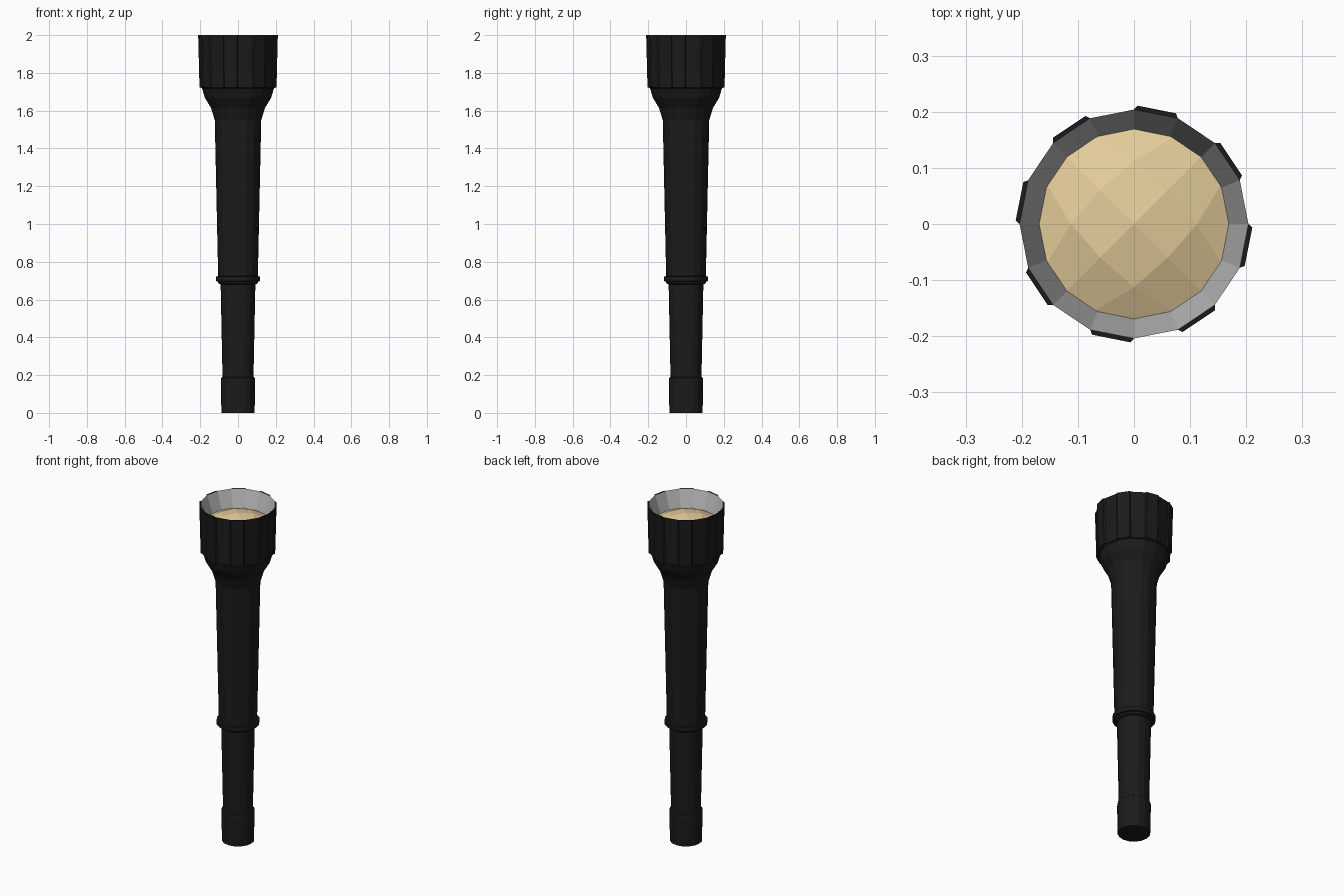
import bpy, bmesh, math
from mathutils import Vector

if "Cube" in bpy.data.objects:
    bpy.data.objects.remove(bpy.data.objects["Cube"])

SIDES = 16


def material(name, rgb):
    m = bpy.data.materials.new(name)
    m.diffuse_color = (*rgb, 1)
    m.use_nodes = True
    m.node_tree.nodes["Principled BSDF"].inputs["Base Color"].default_value = m.diffuse_color
    return m


BLACK = material("black casing", (0.011, 0.011, 0.011))
GREY = material("grey reflector", (0.47, 0.47, 0.47))
CREAM = material("cream lens", (0.77, 0.60, 0.32))


def finish(bm, name, mat):
    me = bpy.data.meshes.new(name)
    bm.to_mesh(me)
    bm.free()
    me.materials.append(mat)
    ob = bpy.data.objects.new(name, me)
    bpy.context.collection.objects.link(ob)
    return ob


def lathe(profile, cap_bottom=False):
    """Revolve (radius, z) points; faces point outward when z rises."""
    bm = bmesh.new()
    rings = []
    for r, z in profile:
        rings.append([bm.verts.new((r * math.cos(math.tau * i / SIDES),
                                    r * math.sin(math.tau * i / SIDES), z))
                      for i in range(SIDES)])
    for a, b in zip(rings, rings[1:]):
        for i in range(SIDES):
            j = (i + 1) % SIDES
            bm.faces.new((a[i], a[j], b[j], b[i]))
    if cap_bottom:
        bm.faces.new(rings[0][::-1])
    return bm


# tail cap and handle
finish(lathe([(0.088, 0), (0.091, 0.172), (0.089, 0.185), (0.082, 0.19),
              (0.092, 0.68)], True), "handle", BLACK)

# collar ring between handle and barrel
finish(lathe([(0.091, 0.68), (0.104, 0.685), (0.107, 0.695), (0.117, 0.698),
              (0.117, 0.722), (0.105, 0.724)]), "collar", BLACK)

# tapering barrel and flared neck
finish(lathe([(0.105, 0.722), (0.123, 1.55), (0.143, 1.615), (0.176, 1.67),
              (0.190, 1.718)]), "barrel", BLACK)

# head, with every second face raised as a grip pad
bm = lathe([(0.190, 1.718), (0.197, 1.722), (0.204, 2.0)])
bm.faces.ensure_lookup_table()
pads = [f for f in bm.faces
        if f.calc_area() > 0.01
        and int(math.degrees(math.atan2(*f.calc_center_median().yx)) % 360 // 22.5) % 2]
for f in pads:
    normal = f.normal.copy() if f.normal.length else None
    f.normal_update()
    out = Vector((f.normal.x, f.normal.y, 0)).normalized()
    side = Vector((-out.y, out.x, 0))
    new = bmesh.ops.extrude_discrete_faces(bm, faces=[f])["faces"][0]
    for v in new.verts:
        v.co += out * 0.008 - side * math.copysign(0.005, v.co.dot(side))
finish(bm, "head", BLACK)

# reflector wall inside the head
finish(lathe([(0.204, 2.0), (0.169, 1.90)]), "reflector", GREY)

# domed lens: a 4 x 4 grid mapped to a disc, corners on the axes
bm = bmesh.new()
R, H, N = 0.170, 0.05, 4
grid = []
for a in range(N + 1):
    row = []
    for b in range(N + 1):
        u, v = 2 * a / N - 1, 2 * b / N - 1
        x, y = u * math.sqrt(1 - v * v / 2), v * math.sqrt(1 - u * u / 2)
        c = math.sqrt(0.5)
        z = 1.90 + H * (1 - x * x - y * y)
        row.append(bm.verts.new((R * c * (x - y), R * c * (x + y), z)))
    grid.append(row)
for a in range(N):
    for b in range(N):
        bm.faces.new((grid[a][b], grid[a + 1][b], grid[a + 1][b + 1], grid[a][b + 1]))
finish(bm, "lens", CREAM)
